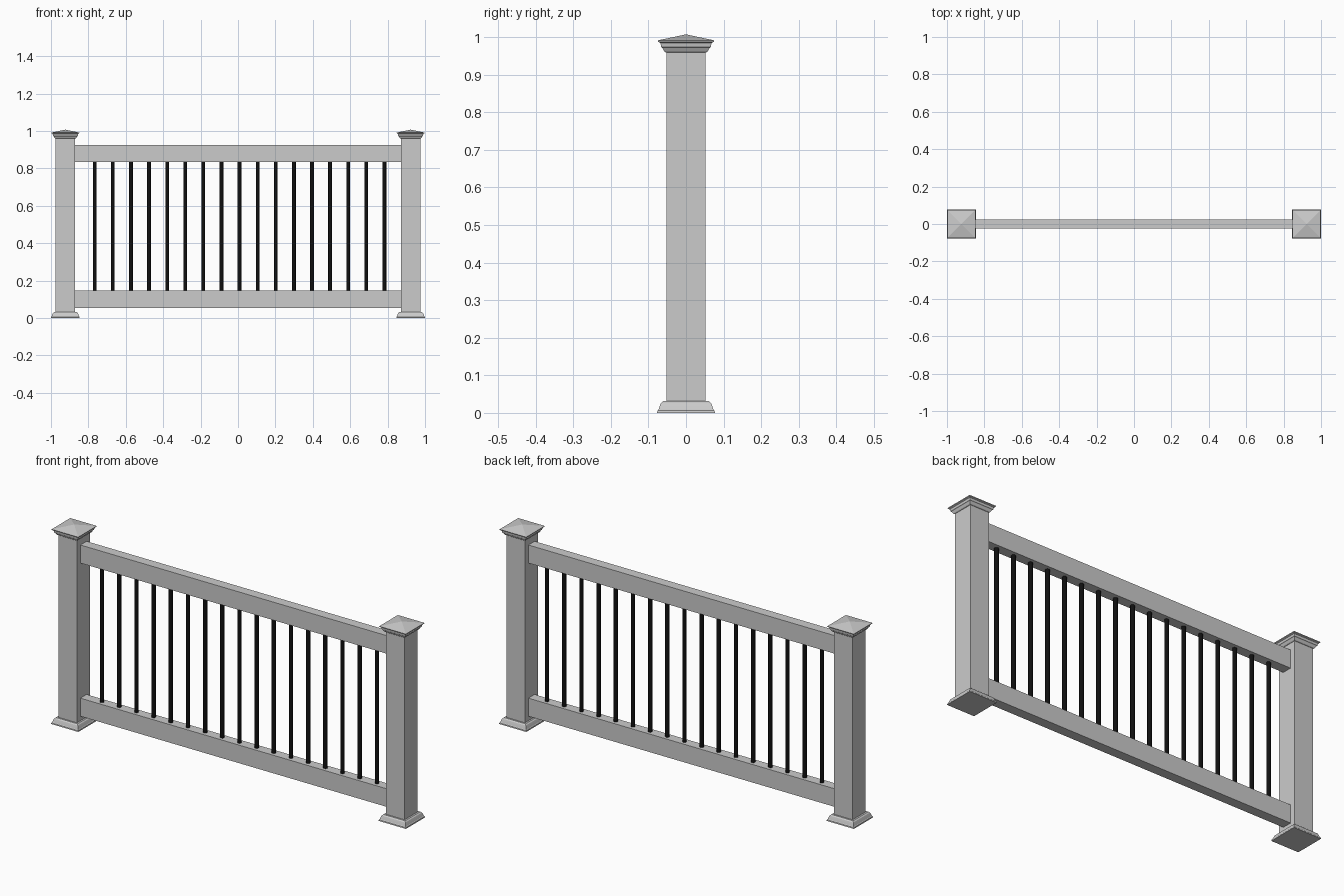
import bpy, bmesh

if "Cube" in bpy.data.objects:
    bpy.data.objects.remove(bpy.data.objects["Cube"])

POST_X = 0.923


def finish(name, bm, mat=None):
    bmesh.ops.recalc_face_normals(bm, faces=bm.faces)
    mesh = bpy.data.meshes.new(name)
    bm.to_mesh(mesh)
    bm.free()
    obj = bpy.data.objects.new(name, mesh)
    bpy.context.collection.objects.link(obj)
    if mat:
        mesh.materials.append(mat)
    return obj


def box(name, x, y, z):
    """Box from (min, max) pairs."""
    bm = bmesh.new()
    bmesh.ops.create_cube(bm, size=1)
    for v in bm.verts:
        v.co = [lo + (hi - lo) * (c + 0.5) for c, (lo, hi) in zip(v.co, (x, y, z))]
    return finish(name, bm)


def square_loft(name, cx, profile, closed=False, apex=None):
    """Sweep a (half width, z) profile around a square."""
    bm = bmesh.new()
    rings = [[bm.verts.new((cx + sx * h, sy * h, z))
              for sx, sy in ((-1, -1), (1, -1), (1, 1), (-1, 1))] for h, z in profile]
    pairs = list(zip(rings, rings[1:]))
    if closed:
        pairs.append((rings[-1], rings[0]))
    for a, b in pairs:
        for i in range(4):
            j = (i + 1) % 4
            bm.faces.new((a[i], a[j], b[j], b[i]))
    if not closed:
        bm.faces.new(rings[0])
    if apex is not None:
        tip = bm.verts.new((cx, 0, apex))
        for i in range(4):
            bm.faces.new((rings[-1][i], rings[-1][(i + 1) % 4], tip))
    return finish(name, bm)


black = bpy.data.materials.new("black_metal")
black.diffuse_color = (0.005, 0.005, 0.005, 1)
black.use_nodes = True
black.node_tree.nodes["Principled BSDF"].inputs["Base Color"].default_value = black.diffuse_color

# Posts with moulded caps and base skirts
cap = [(0.054, 0.959), (0.058, 0.962), (0.063, 0.971), (0.066, 0.973),
       (0.068, 0.984), (0.074, 0.987), (0.075, 0.991)]
skirt = [(0.077, 0.0), (0.076, 0.006), (0.073, 0.009), (0.070, 0.018),
         (0.067, 0.026), (0.061, 0.031), (0.052, 0.031), (0.052, 0.0)]
for side, x in (("left", -POST_X), ("right", POST_X)):
    box(side + "_post", (x - 0.0525, x + 0.0525), (-0.0525, 0.0525), (0, 0.965))
    square_loft(side + "_post_cap", x, cap, apex=1.007)
    square_loft(side + "_base_skirt", x, skirt, closed=True)

# Rails
for name, z in (("top_rail", (0.834, 0.926)), ("bottom_rail", (0.054, 0.146))):
    box(name, (-0.872, 0.872), (-0.025, 0.025), z)

# Round balusters
for i in range(17):
    bm = bmesh.new()
    bmesh.ops.create_cone(bm, cap_ends=True, segments=24, radius1=0.01, radius2=0.01, depth=0.71)
    bmesh.ops.translate(bm, verts=bm.verts, vec=(-0.766 + i * 0.0968, 0, 0.49))
    for f in bm.faces:
        f.smooth = len(f.verts) == 4
    finish(f"baluster_{i + 1}", bm, black)
